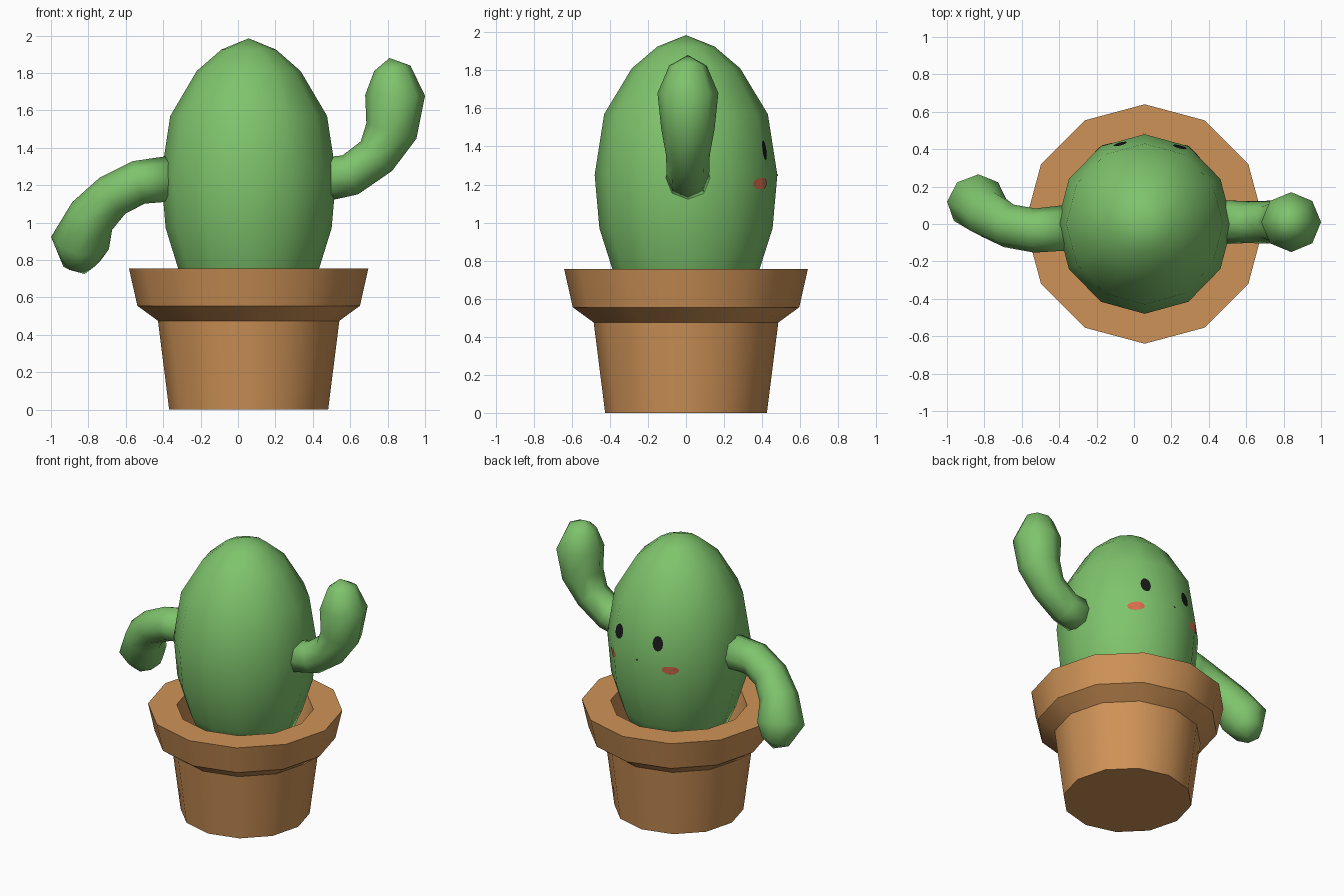
import bpy, bmesh, math
from mathutils import Vector
from mathutils.bvhtree import BVHTree

if "Cube" in bpy.data.objects:
    bpy.data.objects.remove(bpy.data.objects["Cube"])

CX = 0.057  # axis of pot and body


def material(name, rgb):
    m = bpy.data.materials.new(name)
    m.diffuse_color = (*rgb, 1)
    m.use_nodes = True
    m.node_tree.nodes["Principled BSDF"].inputs["Base Color"].default_value = m.diffuse_color
    return m


GREEN = material("cactus green", (0.21, 0.55, 0.15))
CLAY = material("clay brown", (0.62, 0.29, 0.095))
BLACK = material("face black", (0.01, 0.01, 0.01))
BLUSH = material("cheek blush", (0.66, 0.15, 0.07))


def finish(name, bm, mat, angle=180):
    bmesh.ops.recalc_face_normals(bm, faces=bm.faces)
    me = bpy.data.meshes.new(name)
    bm.to_mesh(me)
    bm.free()
    me.materials.append(mat)
    ob = bpy.data.objects.new(name, me)
    bpy.context.collection.objects.link(ob)
    bpy.ops.object.select_all(action='DESELECT')
    ob.select_set(True)
    bpy.context.view_layer.objects.active = ob
    bpy.ops.object.shade_smooth_by_angle(angle=math.radians(angle))
    return ob


def skin(bm, rings, start=None, end=None):
    """Bridge equal rings of points; close the ends with a point or a flat cap."""
    vs = [[bm.verts.new(p) for p in ring] for ring in rings]
    n = len(vs[0])
    for a, b in zip(vs, vs[1:]):
        for i in range(n):
            j = (i + 1) % n
            bm.faces.new((a[i], a[j], b[j], b[i]))
    for ring, tip in ((vs[0], start), (vs[-1], end)):
        if tip is None:
            bm.faces.new(ring)
        else:
            t = bm.verts.new(tip)
            for i in range(n):
                bm.faces.new((ring[i], ring[(i + 1) % n], t))


def lathe_rings(profile, n=12, sx=1.0):
    return [[(CX + sx * r * math.cos(math.tau * i / n), r * math.sin(math.tau * i / n), z)
             for i in range(n)] for r, z in profile]


# Pot with thick rim and hollow inside
bm = bmesh.new()
skin(bm, lathe_rings([(0.425, 0), (0.485, 0.475), (0.595, 0.555), (0.64, 0.755),
                      (0.45, 0.755), (0.40, 0.50)]))
finish("pot", bm, CLAY, 32)

# Egg-shaped body
bm = bmesh.new()
skin(bm, lathe_rings([(0.31, 0.58), (0.385, 0.75), (0.455, 0.97), (0.48, 1.25),
                      (0.43, 1.57), (0.285, 1.81), (0.15, 1.925)], sx=0.975),
     end=(CX, 0, 1.985))
body = finish("body", bm, GREEN)


# Arms: rings swept along a bent path of (x, y, z, radius)
def arm(name, path, tip, n=8):
    pts = [Vector(p[:3]) for p in path] + [Vector(tip)]
    rings = []
    for i, p in enumerate(path):
        t = (pts[i + 1] - pts[max(i - 1, 0)]).normalized()
        u = Vector((0, 1, 0))
        u = (u - t * u.dot(t)).normalized()
        w = t.cross(u)
        rings.append([pts[i] + p[3] * (u * math.cos(math.tau * k / n) + w * math.sin(math.tau * k / n))
                      for k in range(n)])
    bm = bmesh.new()
    skin(bm, rings, end=tip)
    finish(name, bm, GREEN)


arm("raised_arm", [(0.42, 0.01, 1.225, 0.12), (0.60, 0.01, 1.255, 0.112), (0.74, 0.01, 1.355, 0.115),
                   (0.82, 0.01, 1.49, 0.14), (0.84, 0.01, 1.68, 0.16), (0.825, 0.01, 1.825, 0.098)],
    (0.81, 0.01, 1.88))
arm("lowered_arm", [(-0.36, -0.02, 1.235, 0.122), (-0.53, -0.035, 1.215, 0.118), (-0.67, -0.01, 1.145, 0.118),
                    (-0.78, 0.05, 1.035, 0.13), (-0.845, 0.12, 0.89, 0.158), (-0.835, 0.16, 0.78, 0.10)],
    (-0.82, 0.175, 0.725))

# Face on the +y side: thin ovals wrapped on to the body surface
tree = BVHTree.FromObject(body, bpy.context.evaluated_depsgraph_get())


def patch(name, deg, z, w, h, mat, n=12):
    def on_body(s, k):
        a = math.radians(deg) - s * w / 2 * math.cos(math.tau * k / n) / 0.46
        d = Vector((math.cos(a), math.sin(a), 0))
        o = Vector((CX, 0, z + s * h / 2 * math.sin(math.tau * k / n)))
        hit = tree.ray_cast(o, d)[0]
        return hit + d * 0.004
    bm = bmesh.new()
    rim, mid = ([bm.verts.new(on_body(s, k)) for k in range(n)] for s in (1, 0.5))
    c = bm.verts.new(on_body(0, 0))
    for i in range(n):
        j = (i + 1) % n
        bm.faces.new((rim[i], rim[j], mid[j], mid[i]))
        bm.faces.new((mid[i], mid[j], c))
    ob = finish(name, bm, mat)
    if ob.data.polygons[0].normal.y < 0:
        ob.data.flip_normals()


for side, eye, cheek in (("left", 107, 118), ("right", 65.5, 57)):
    patch(side + "_eye", eye, 1.38, 0.075, 0.105, BLACK)
    patch(side + "_cheek", cheek, 1.205, 0.115, 0.06, BLUSH)
patch("mouth", 90, 1.25, 0.016, 0.012, BLACK)
